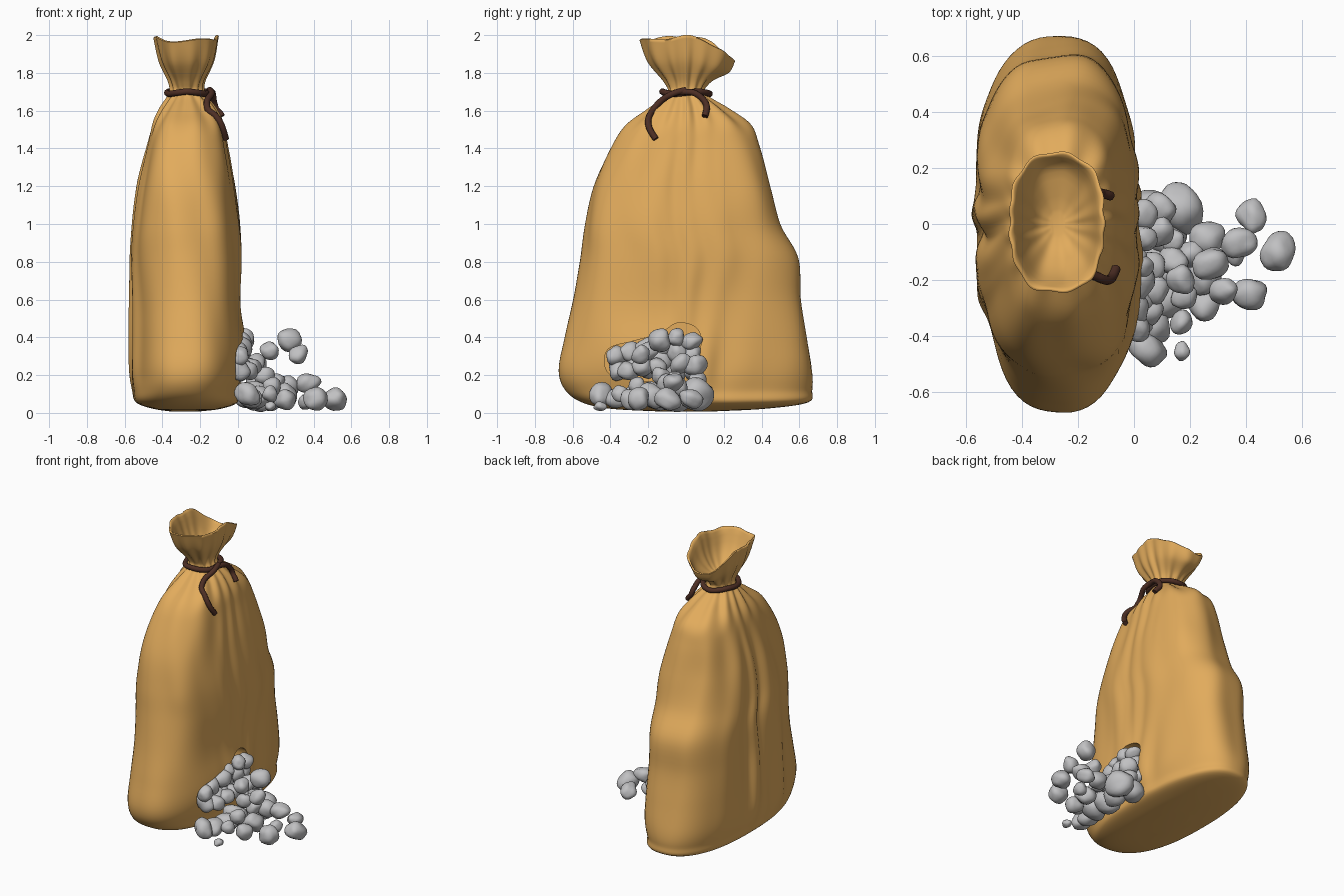
import bpy, bmesh, math, random
from mathutils import Vector, Matrix, noise

if "Cube" in bpy.data.objects:
    bpy.data.objects.remove(bpy.data.objects["Cube"])

random.seed(7)


def material(name, rgb):
    m = bpy.data.materials.new(name)
    m.diffuse_color = (*rgb, 1)
    m.use_nodes = True
    m.node_tree.nodes["Principled BSDF"].inputs["Base Color"].default_value = m.diffuse_color
    return m


CLOTH = material("tan cloth", (0.76, 0.41, 0.108))
STONE = material("grey stone", (0.53, 0.53, 0.54))
CORD = material("brown cord", (0.075, 0.028, 0.018))


def make_object(name, bm, mat):
    me = bpy.data.meshes.new(name)
    bm.to_mesh(me)
    bm.free()
    me.materials.append(mat)
    ob = bpy.data.objects.new(name, me)
    bpy.context.collection.objects.link(ob)
    return ob


def activate(ob):
    bpy.ops.object.select_all(action='DESELECT')
    ob.select_set(True)
    bpy.context.view_layer.objects.active = ob


def catmull(rows, steps, closed=False):
    """Smooth curve through rows of numbers."""
    n, out = len(rows), []
    get = (lambda i: rows[i % n]) if closed else (lambda i: rows[min(max(i, 0), n - 1)])
    for i in range(n if closed else n - 1):
        for k in range(steps):
            t = k / steps
            out.append([0.5 * (2 * b + (c - a) * t + (2 * a - 5 * b + 4 * c - d) * t * t
                               + (3 * b - a - 3 * c + d) * t ** 3)
                        for a, b, c, d in zip(get(i - 1), get(i), get(i + 1), get(i + 2))])
    if not closed:
        out.append(list(rows[-1]))
    return out


def ramp(a, b, v):
    t = min(max((v - a) / (b - a), 0), 1)
    return t * t * (3 - 2 * t)


def bell(d, width):
    return math.exp(-(d / width) ** 2)


# Sack profile: z, x low, x high, y low, y high, squareness
PROFILE = [
    (0.008, -0.36, -0.20, -0.15, 0.15, 2.2),
    (0.022, -0.45, -0.09, -0.40, 0.42, 2.4),
    (0.055, -0.54, -0.005, -0.55, 0.645, 2.4),
    (0.12, -0.56, 0.00, -0.64, 0.67, 2.4),
    (0.22, -0.572, 0.01, -0.67, 0.67, 2.5),
    (0.40, -0.57, 0.01, -0.63, 0.635, 2.6),
    (0.60, -0.565, 0.01, -0.585, 0.60, 2.7),
    (0.82, -0.56, 0.015, -0.55, 0.59, 2.7),
    (1.00, -0.545, 0.00, -0.525, 0.49, 2.8),
    (1.20, -0.52, -0.03, -0.48, 0.43, 2.8),
    (1.40, -0.48, -0.06, -0.395, 0.385, 2.8),
    (1.52, -0.45, -0.08, -0.32, 0.34, 2.5),
    (1.61, -0.41, -0.12, -0.20, 0.22, 2.2),
    (1.69, -0.365, -0.175, -0.10, 0.10, 2.0),
    (1.75, -0.365, -0.18, -0.115, 0.12, 2.0),
    (1.86, -0.415, -0.13, -0.20, 0.21, 2.3),
    (1.98, -0.445, -0.105, -0.245, 0.255, 2.5),
]
# Inside of the mouth, closed at the throat
THROAT = [(1.985, -0.44, -0.11, -0.24, 0.25, 2.5), (1.97, -0.425, -0.125, -0.225, 0.235, 2.5),
          (1.86, -0.39, -0.155, -0.175, 0.185, 2.3), (1.78, -0.345, -0.20, -0.10, 0.10, 2.0),
          (1.755, -0.30, -0.245, -0.04, 0.04, 2.0)]

# Sack body, lofted with pleats and folds
SEG = 144
bm = bmesh.new()
rings = []
outer = catmull(PROFILE, 6)
for k, (z, xl, xh, yl, yh, n) in enumerate(outer + catmull(THROAT, 3)):
    pleat = 0.012 * ramp(0.9, 1.4, z) + 0.04 * ramp(1.45, 1.62, z) - 0.035 * ramp(1.75, 1.98, z)
    if k >= len(outer) + 3:
        pleat *= 0.4
    fold = 0.034 * ramp(0.03, 0.3, z) * (1 - ramp(1.2, 1.6, z))
    mouth = ramp(1.72, 1.98, z)
    ring = []
    for i in range(SEG):
        a = 2 * math.pi * i / SEG
        c, s = math.cos(a), math.sin(a)
        hx, hy = (xh - xl) / 2, (yh - yl) / 2
        r = (abs(c / hx) ** n + abs(s / hy) ** n) ** (-1 / n)
        r *= 1 + pleat * (math.cos(13 * a) + 0.5 * math.cos(7 * a + 1))
        r += fold * noise.noise(Vector((2.6 * c + 0.6 * z, 3.2 * s, 1.1 * z)))
        # fuller back right shoulder, slimmer lower front left corner
        r += 0.06 * bell(math.degrees(a) - 60, 20) * bell(z - 1.17, 0.24)
        r -= 0.035 * bell(math.degrees(a) - 243, 16) * ramp(0.05, 0.2, z) * (1 - ramp(0.5, 0.95, z))
        x, y = (xl + xh) / 2 + r * c, (yl + yh) / 2 + r * s
        if c > 0:  # cloth pushed outwards around the hole
            x += 0.035 * bell(y + 0.17, 0.25) * bell(z - 0.33, 0.16)
        rim = mouth * (-0.13 * max(0, s) ** 3 - 0.02 * max(0, -s) ** 2 + 0.008 * math.cos(5 * a) + 0.008)
        ring.append(bm.verts.new((x, y, z + rim)))
    rings.append(ring)
for lo, hi in zip(rings, rings[1:]):
    for i in range(SEG):
        j = (i + 1) % SEG
        bm.faces.new((lo[i], lo[j], hi[j], hi[i]))
bm.faces.new(rings[0][::-1])
bm.faces.new(rings[-1])
sack = make_object("sack", bm, CLOTH)

# Torn hole in the sack side
HOLE = [(-0.43, 0.25), (-0.41, 0.34), (-0.28, 0.38), (-0.14, 0.42), (-0.05, 0.475), (0.04, 0.46),
        (0.08, 0.40), (0.07, 0.28), (0.09, 0.17), (-0.08, 0.16), (-0.25, 0.17), (-0.38, 0.19)]
bm = bmesh.new()
face = bm.faces.new([bm.verts.new((-0.11, y, z)) for y, z in catmull(HOLE, 4, True)])
ext = bmesh.ops.extrude_face_region(bm, geom=[face])
bmesh.ops.translate(bm, vec=(0.4, 0, 0), verts=[v for v in ext['geom'] if isinstance(v, bmesh.types.BMVert)])
bmesh.ops.recalc_face_normals(bm, faces=bm.faces)
cutter = make_object("hole_cutter", bm, CLOTH)
cutter.hide_render = True

activate(sack)
cut = sack.modifiers.new("hole", 'BOOLEAN')
cut.object, cut.operation, cut.solver = cutter, 'DIFFERENCE', 'EXACT'
bpy.ops.object.modifier_apply(modifier="hole")
bpy.data.objects.remove(cutter)
bpy.ops.object.shade_smooth_by_angle(angle=math.radians(60))


# Cord around the neck with two loose tails that lie on the cloth
def cord(name, pts, closed=False):
    cu = bpy.data.curves.new(name, 'CURVE')
    cu.dimensions, cu.bevel_depth, cu.bevel_resolution = '3D', 0.017, 3
    cu.use_fill_caps = True
    path = catmull(pts, 6, closed)
    if not closed:
        for q in path:
            hit, loc, _, _ = sack.ray_cast(Vector((1, q[1], q[2])), Vector((-1, 0, 0)))
            if hit:
                q[0] = max(q[0], loc.x + 0.014)
    sp = cu.splines.new('POLY')
    sp.points.add(len(path) - 1)
    for p, q in zip(sp.points, path):
        p.co = (*q, 1)
    sp.use_cyclic_u = closed
    cu.materials.append(CORD)
    ob = bpy.data.objects.new(name, cu)
    bpy.context.collection.objects.link(ob)
    activate(ob)
    bpy.ops.object.convert(target='MESH')
    bpy.ops.object.shade_smooth_by_angle(angle=math.radians(50))


cord("neck_cord", [(-0.268 + 0.107 * math.cos(a), 0.125 * math.sin(a), 1.695 + 0.006 * math.sin(3 * a))
                   for a in [math.pi * k / 6 for k in range(12)]], True)
cord("long_cord_tail", [(-0.15, 0.0, 1.71), (-0.14, -0.07, 1.69), (-0.165, -0.14, 1.645),
                        (-0.15, -0.195, 1.57), (-0.115, -0.195, 1.51), (-0.08, -0.16, 1.45)])
cord("short_cord_tail", [(-0.15, -0.03, 1.70), (-0.135, 0.04, 1.695), (-0.13, 0.09, 1.66),
                         (-0.12, 0.11, 1.62), (-0.10, 0.10, 1.57)])

# Spilled stones: x, y, z, radius
STONES = [
    (0.16, 0.06, 0.10, 0.082), (0.26, -0.05, 0.14, 0.065), (0.42, 0.03, 0.075, 0.055),
    (0.37, -0.07, 0.16, 0.055), (0.515, -0.10, 0.07, 0.06), (0.41, -0.25, 0.075, 0.062),
    (0.32, -0.24, 0.31, 0.048), (0.27, -0.14, 0.385, 0.058), (0.17, -0.20, 0.33, 0.052),
    (0.25, -0.29, 0.07, 0.055), (0.17, -0.35, 0.10, 0.042), (0.17, -0.455, 0.035, 0.028),
    (0.05, -0.45, 0.10, 0.06), (0.07, -0.36, 0.08, 0.06), (0.25, -0.18, 0.09, 0.07),
    (0.10, -0.27, 0.08, 0.07), (0.09, -0.16, 0.09, 0.075), (0.12, -0.04, 0.08, 0.075),
    (0.06, 0.05, 0.09, 0.07), (0.09, 0.05, 0.25, 0.058), (0.14, -0.06, 0.18, 0.04),
    (0.09, -0.03, 0.26, 0.05), (0.06, -0.15, 0.24, 0.055), (0.07, -0.23, 0.24, 0.052),
    (0.05, -0.31, 0.22, 0.05), (0.20, -0.11, 0.16, 0.05), (0.14, -0.13, 0.19, 0.05),
    (0.18, -0.26, 0.14, 0.045), (0.09, 0.06, 0.17, 0.05), (0.36, -0.10, 0.06, 0.04),
]
# Stones packed in the hole
STONES += [(0.01 + random.uniform(-0.02, 0.02), y, z, 0.056) for y, z in
           [(-0.37, 0.30), (-0.29, 0.32), (-0.21, 0.34), (-0.13, 0.36), (-0.05, 0.32), (0.03, 0.31),
            (-0.36, 0.23), (-0.27, 0.25), (-0.13, 0.28), (-0.21, 0.24), (-0.05, 0.22), (0.04, 0.22)]]
STONES += [(0.04, -0.05, 0.40, 0.045), (0.03, 0.03, 0.38, 0.05), (0.02, -0.15, 0.385, 0.045)]

bm = bmesh.new()
for x, y, z, r in STONES:
    seed = Vector([random.uniform(0, 50) for _ in range(3)])
    scale = Vector((random.uniform(0.85, 1.05), random.uniform(1.05, 1.3), random.uniform(0.85, 1.05)))
    turn = Matrix.Rotation(random.uniform(0, 6.28), 3, 'Z') @ Matrix.Rotation(random.uniform(-0.7, 0.7), 3, 'X')
    new = bmesh.ops.create_icosphere(bm, subdivisions=3, radius=1)['verts']
    for v in new:
        bump = 1 + 0.22 * noise.noise(v.co * 1.1 + seed)
        v.co = turn @ (v.co * bump * r * scale) + Vector((x, y, z))
    drop = max(0, 0.004 - min(v.co.z for v in new))
    for v in new:
        v.co.z += drop
for f in bm.faces:
    f.smooth = True
make_object("spilled_stones", bm, STONE)
